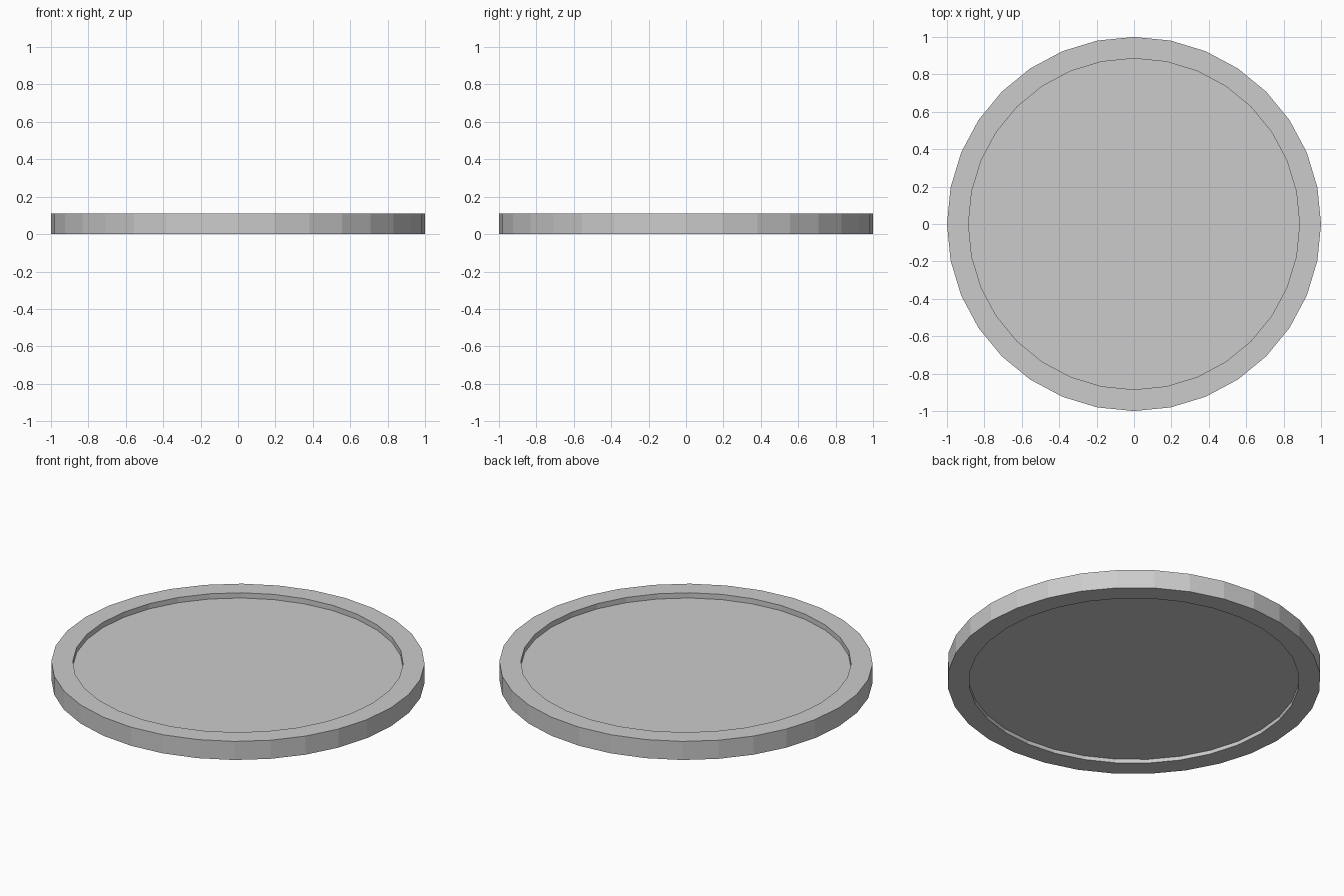
import bpy, bmesh, math

if "Cube" in bpy.data.objects:
    bpy.data.objects.remove(bpy.data.objects["Cube"])

SIDES = 32
RADIUS, INNER, HEIGHT = 1.0, 0.885, 0.11
TOP_DEPTH, BOTTOM_DEPTH = 0.031, 0.023

# Solid 32-sided disc standing on z = 0
bm = bmesh.new()
bmesh.ops.create_cone(bm, cap_ends=True, cap_tris=False, segments=SIDES,
                      radius1=RADIUS, radius2=RADIUS, depth=HEIGHT)
bmesh.ops.translate(bm, verts=bm.verts, vec=(0, 0, HEIGHT / 2))


def recess(face, depth):
    """Inset a cap to leave a flat rim, then sink its centre."""
    rim = (RADIUS - INNER) * math.cos(math.pi / SIDES)
    bmesh.ops.inset_region(bm, faces=[face], thickness=rim, use_even_offset=True)
    direction = -math.copysign(1, face.normal.z)
    new = bmesh.ops.extrude_discrete_faces(bm, faces=[face])["faces"][0]
    bmesh.ops.translate(bm, verts=new.verts, vec=(0, 0, direction * depth))


# Shallow recesses in the top and the underside
caps = [f for f in bm.faces if abs(f.normal.z) > 0.9]
for cap in caps:
    recess(cap, TOP_DEPTH if cap.normal.z > 0 else BOTTOM_DEPTH)

bmesh.ops.recalc_face_normals(bm, faces=bm.faces)
mesh = bpy.data.meshes.new("rimmed_disc")
bm.to_mesh(mesh)
bm.free()
disc = bpy.data.objects.new("rimmed_disc", mesh)
bpy.context.collection.objects.link(disc)
